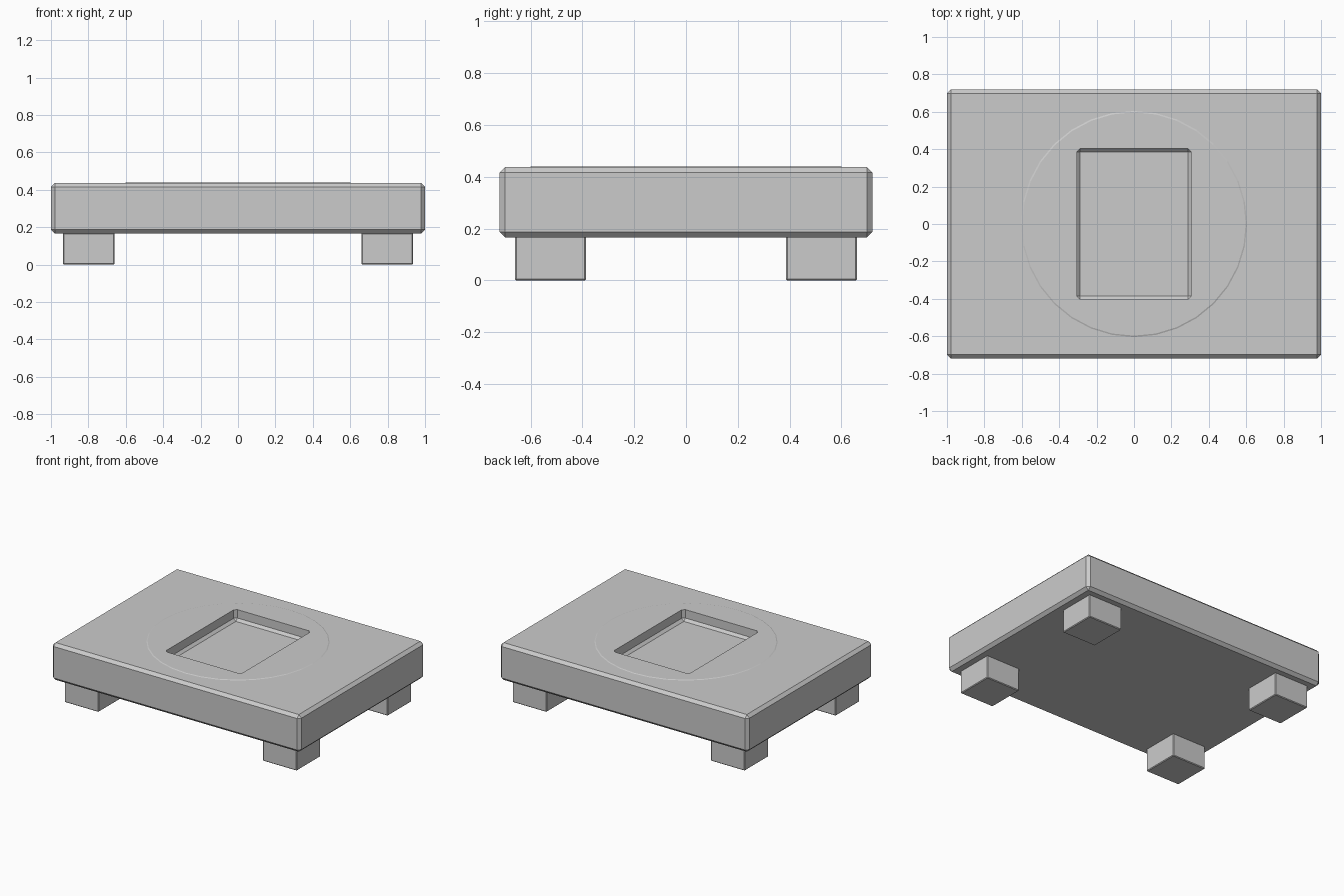
import bpy, bmesh
from mathutils import Matrix

if "Cube" in bpy.data.objects:
    bpy.data.objects.remove(bpy.data.objects["Cube"])

TOP = 0.437


def to_object(name, bm):
    mesh = bpy.data.meshes.new(name)
    bm.to_mesh(mesh)
    bm.free()
    ob = bpy.data.objects.new(name, mesh)
    bpy.context.collection.objects.link(ob)
    return ob


def chamfered_box(name, lo, hi, width):
    bm = bmesh.new()
    size = [b - a for a, b in zip(lo, hi)]
    mid = [(a + b) / 2 for a, b in zip(lo, hi)]
    bmesh.ops.create_cube(bm, size=1, matrix=Matrix.Translation(mid) @ Matrix.Diagonal((*size, 1)))
    bmesh.ops.bevel(bm, geom=bm.edges[:], offset=width, offset_type='OFFSET',
                    segments=1, profile=0.5, affect='EDGES')
    return to_object(name, bm)


def cut(ob, cutter):
    mod = ob.modifiers.new("recess", 'BOOLEAN')
    mod.operation = 'DIFFERENCE'
    mod.solver = 'EXACT'
    mod.object = cutter


# Thick slab
slab = chamfered_box("slab", (-1, -0.72, 0.166), (1, 0.72, TOP), 0.021)

# Very low round plate with a sloped rim
bm = bmesh.new()
bmesh.ops.create_cone(bm, cap_ends=True, segments=32, radius1=0.607, radius2=0.597,
                      depth=0.004, matrix=Matrix.Translation((0, 0, TOP + 0.001)))
plate = to_object("round_plate", bm)

# Rectangular recess with chamfered floor edges
cutter = chamfered_box("recess_cutter", (-0.306, -0.404, TOP - 0.076), (0.306, 0.404, TOP + 0.1), 0.018)
cutter.hide_render = True
cutter.hide_viewport = True
cutter.display_type = 'WIRE'
cut(slab, cutter)
cut(plate, cutter)

# Four square feet
for side, sx in (("left", -1), ("right", 1)):
    for end, sy in (("front", -1), ("back", 1)):
        x, y, h = sx * 0.798, sy * 0.523, 0.137
        chamfered_box(f"{end}_{side}_foot", (x - h, y - h, 0), (x + h, y + h, 0.17), 0.005)
